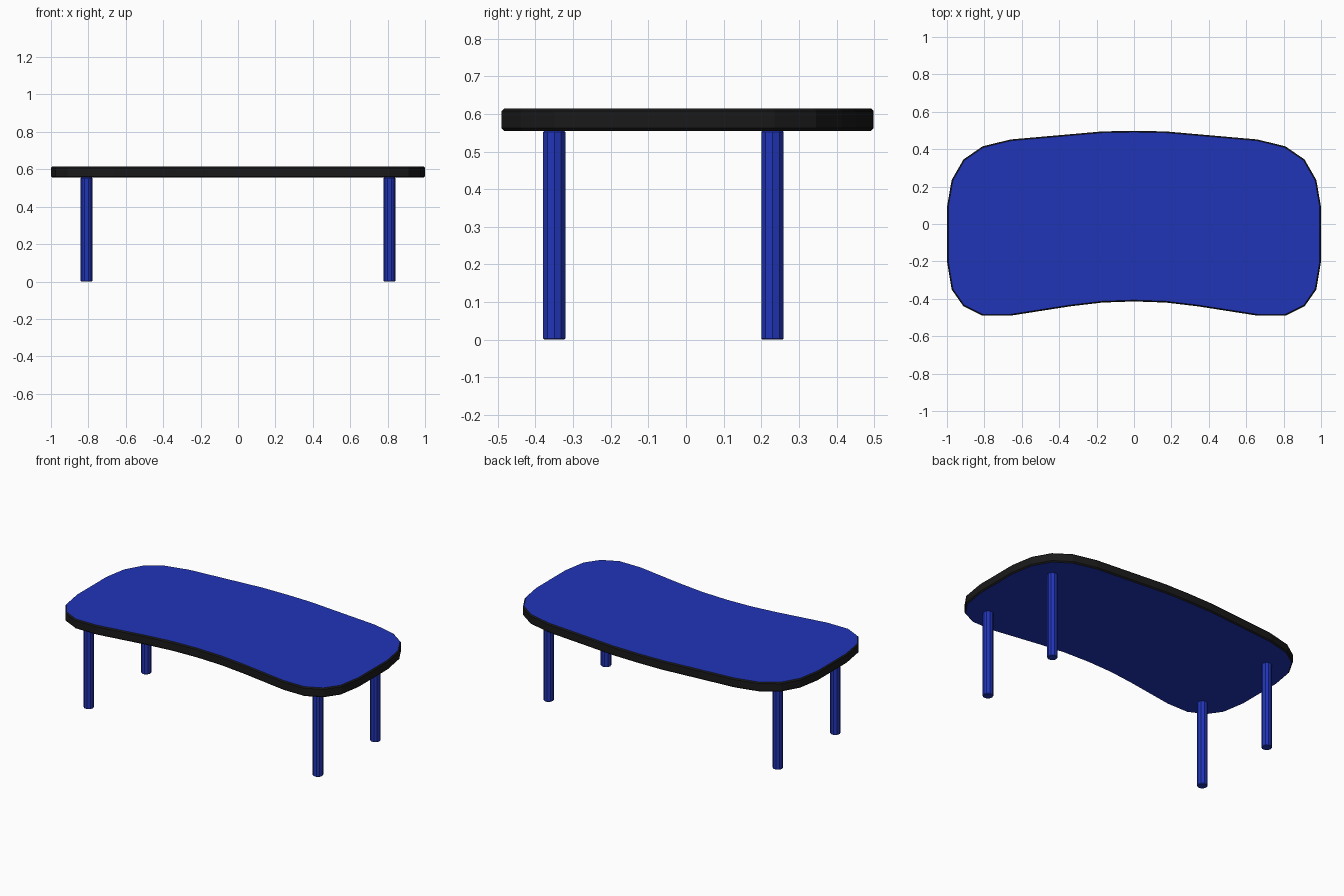
import bpy, bmesh, math

if "Cube" in bpy.data.objects:
    bpy.data.objects.remove(bpy.data.objects["Cube"])


def material(name, color):
    m = bpy.data.materials.new(name)
    m.diffuse_color = color
    m.use_nodes = True
    m.node_tree.nodes["Principled BSDF"].inputs["Base Color"].default_value = m.diffuse_color
    return m


blue = material("blue", (0.015, 0.035, 0.48, 1))
black = material("black", (0.01, 0.01, 0.01, 1))

BOTTOM, TOP = 0.555, 0.615

# right half of the kidney outline, back to front
half = [(0.17, 0.495), (0.34, 0.48), (0.66, 0.452), (0.81, 0.415), (0.912, 0.345),
        (0.975, 0.235), (1.0, 0.09), (1.0, -0.20), (0.975, -0.35), (0.912, -0.44),
        (0.81, -0.49), (0.66, -0.49), (0.34, -0.44), (0.17, -0.42)]
outline = [(0, 0.498)] + half + [(0, -0.414)] + [(-x, y) for x, y in reversed(half)]

# table top: black rim with chamfered edges, blue faces above and below
bm = bmesh.new()
face = bm.faces.new([bm.verts.new((x, y, BOTTOM)) for x, y in outline])
ext = bmesh.ops.extrude_face_region(bm, geom=[face], use_keep_orig=True)
for g in ext["geom"]:
    if isinstance(g, bmesh.types.BMVert):
        g.co.z = TOP
bmesh.ops.recalc_face_normals(bm, faces=bm.faces[:])
rims = [e for e in bm.edges if abs(e.verts[0].co.z - e.verts[1].co.z) < 1e-5]
bmesh.ops.bevel(bm, geom=rims, offset=0.007, segments=1, affect='EDGES')
for f in bm.faces:
    f.material_index = 0 if len(f.verts) > 4 else 1
mesh = bpy.data.meshes.new("table_top")
bm.to_mesh(mesh)
bm.free()
mesh.materials.append(blue)
mesh.materials.append(black)
bpy.context.collection.objects.link(bpy.data.objects.new("table_top", mesh))


# ten-sided legs
def leg(name, x, y):
    bpy.ops.mesh.primitive_cylinder_add(vertices=10, radius=0.031, depth=BOTTOM,
                                        location=(x, y, BOTTOM / 2),
                                        rotation=(0, 0, math.pi / 2))
    ob = bpy.context.object
    ob.name = name
    ob.data.materials.append(blue)
    b = ob.modifiers.new("soft_ends", 'BEVEL')
    b.width, b.segments, b.limit_method = 0.003, 1, 'ANGLE'
    b.angle_limit = math.radians(60)


for side, sx in (("left", -1), ("right", 1)):
    leg("front_leg_" + side, sx * 0.81, -0.35)
    leg("back_leg_" + side, sx * 0.81, 0.23)
